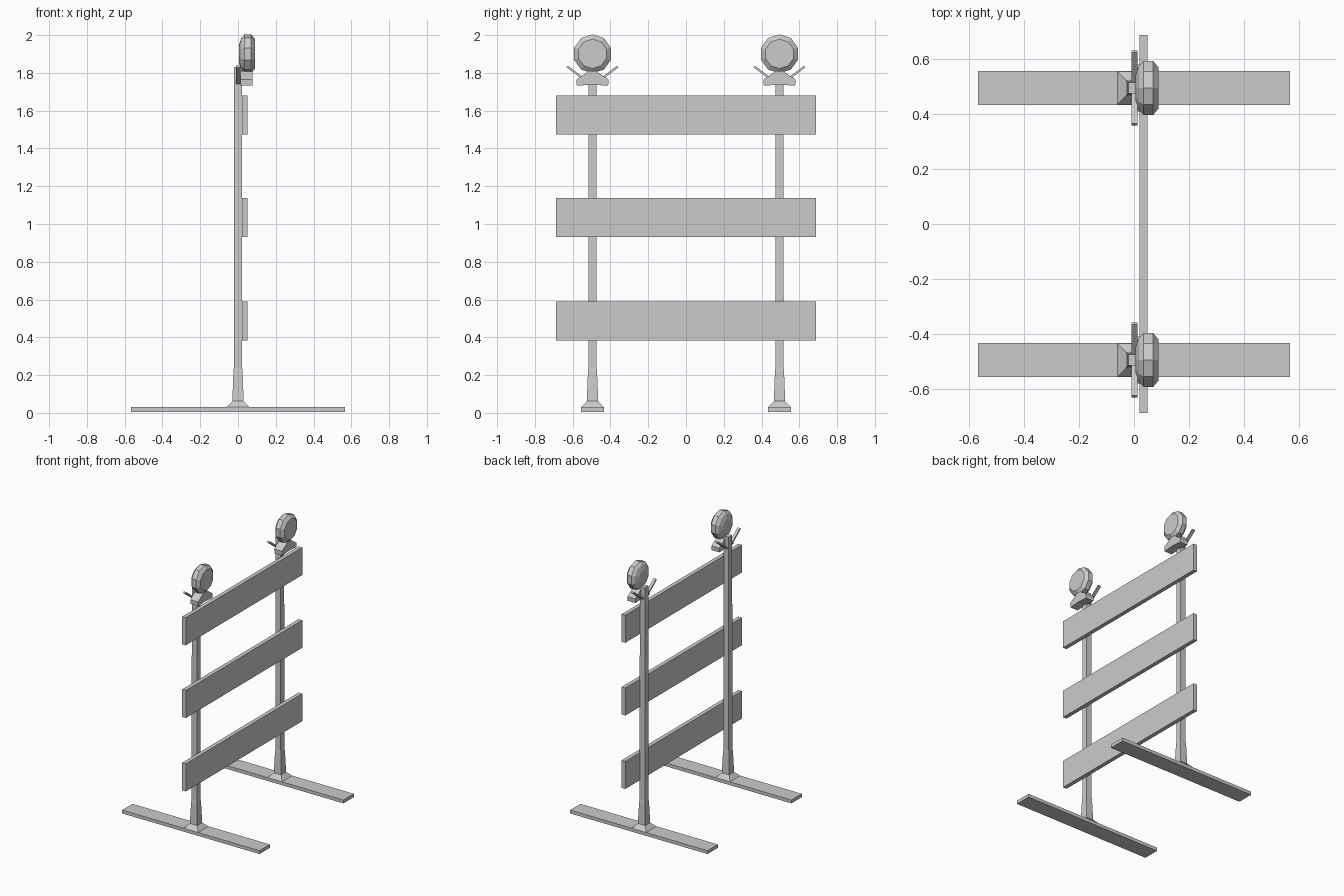
import bpy, bmesh, math

if "Cube" in bpy.data.objects:
    bpy.data.objects.remove(bpy.data.objects["Cube"])

POST_Y = 0.495


def finish(name, rings):
    """Skin a stack of matching vertex rings and cap both ends."""
    bm = bmesh.new()
    loops = [[bm.verts.new(p) for p in ring] for ring in rings]
    n = len(loops[0])
    for a, b in zip(loops, loops[1:]):
        for i in range(n):
            j = (i + 1) % n
            bm.faces.new((a[i], a[j], b[j], b[i]))
    bm.faces.new(loops[0])
    bm.faces.new(loops[-1])
    bmesh.ops.recalc_face_normals(bm, faces=bm.faces)
    mesh = bpy.data.meshes.new(name)
    bm.to_mesh(mesh)
    bm.free()
    ob = bpy.data.objects.new(name, mesh)
    bpy.context.collection.objects.link(ob)
    return ob


def box(name, x0, x1, y0, y1, z0, z1):
    return finish(name, [[(x0, y0, z), (x1, y0, z), (x1, y1, z), (x0, y1, z)]
                         for z in (z0, z1)])


def prism(name, outline, x0, x1):
    """Extrude a (y, z) outline along x."""
    return finish(name, [[(x, y, z) for y, z in outline] for x in (x0, x1)])


def square_column(name, y, profile):
    """Square section column from (half width, z) pairs."""
    return finish(name, [[(sx * h, y + sy * h, z) for sx, sy in
                          ((-1, -1), (1, -1), (1, 1), (-1, 1))] for h, z in profile])


def lamp_disc(name, y, z, profile, sides=10):
    """Faceted disc on an x axis from (x, radius) pairs."""
    return finish(name, [[(x, y + r * math.cos(2 * math.pi * (i + 0.5) / sides),
                           z + r * math.sin(2 * math.pi * (i + 0.5) / sides) / math.cos(math.pi / sides) ** 0)
                          for i in range(sides)] for x, r in profile])


# Three horizontal boards
for i, z in enumerate((0.487, 1.035, 1.578)):
    box(f"board_{i + 1}", 0.02, 0.05, -0.687, 0.687, z - 0.103, z + 0.103)

for side, y in (("left", -POST_Y), ("right", POST_Y)):
    # Flat foot
    box(f"foot_{side}", -0.567, 0.567, y - 0.061, y + 0.061, 0.005, 0.03)

    # Post with flared base and tapered socket
    square_column(f"post_{side}", y, [(0.06, 0.022), (0.06, 0.03), (0.03, 0.062),
                                      (0.024, 0.22), (0.0215, 0.24), (0.0205, 1.83)])

    # Lamp holder
    half = [(0.083, 1.732), (0.085, 1.765), (0.045, 1.792), (0.02, 1.81)]
    outline = [(y + a, z) for a, z in half] + [(y - a, z) for a, z in reversed(half)]
    outline.append((y, 1.738))
    prism(f"lamp_holder_{side}", outline, 0.012, 0.077)

    # Warning lamp
    lamp_disc(f"warning_lamp_{side}", y, 1.901,
              [(0.006, 0.05), (0.018, 0.085), (0.035, 0.103), (0.07, 0.103), (0.09, 0.078)])

    # Pair of wing handles behind the lamp
    for k, s in (("a", -1), ("b", 1)):
        wing = [(0.015, 1.75), (0.13, 1.838), (0.137, 1.829), (0.022, 1.741)]
        prism(f"wing_handle_{side}_{k}", [(y + s * a, z) for a, z in wing], -0.01, 0.012)
